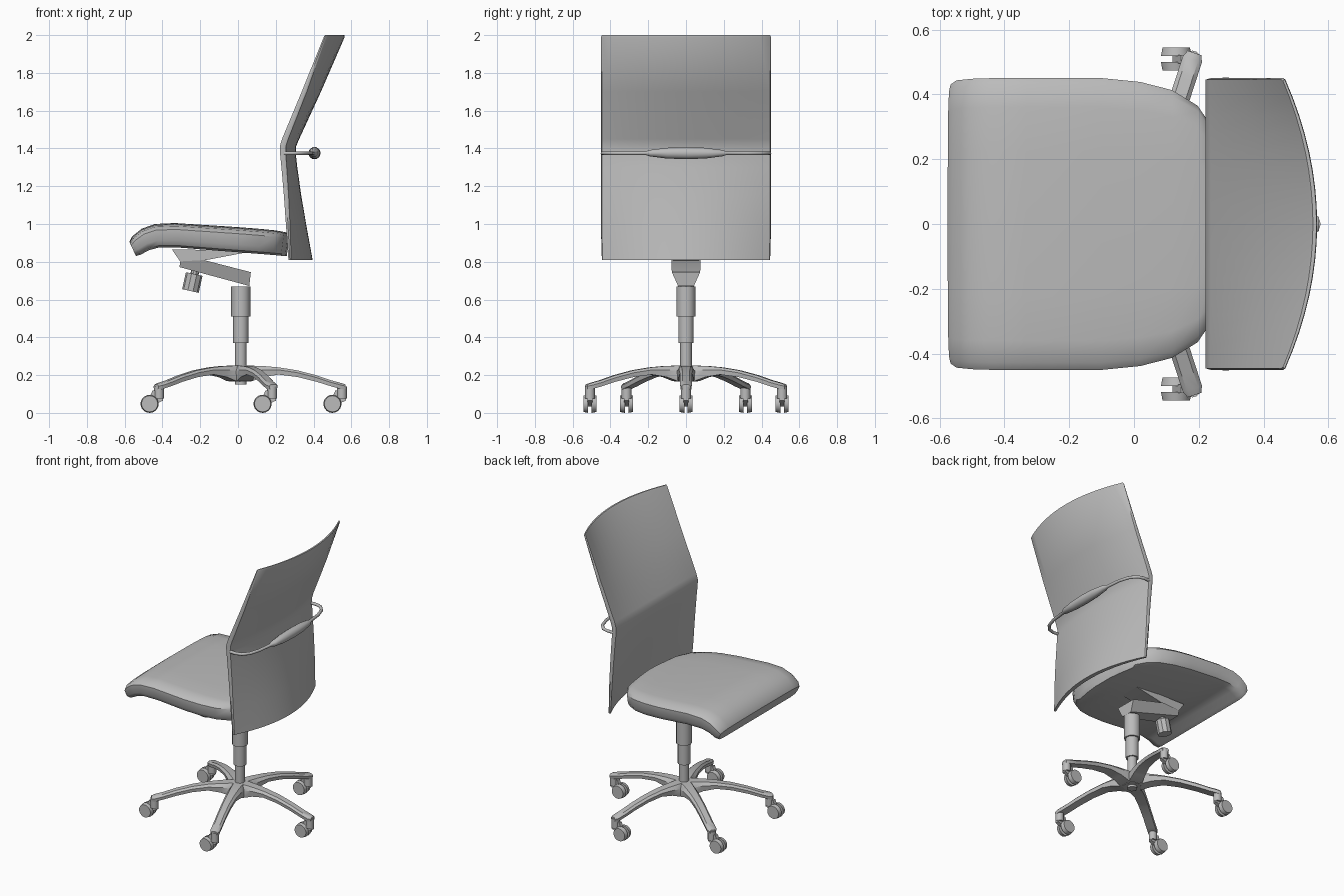
import bpy, bmesh, math
from mathutils import Vector, Matrix

cube = bpy.data.objects.get("Cube")
if cube:
    bpy.data.objects.remove(cube, do_unlink=True)

GREY = (0.5, 0.5, 0.5, 1.0)
mat = bpy.data.materials.new("plain_grey")
mat.use_nodes = True
mat.diffuse_color = GREY
mat.node_tree.nodes["Principled BSDF"].inputs["Base Color"].default_value = GREY


def finish(name, bm, angle=35):
    bmesh.ops.recalc_face_normals(bm, faces=bm.faces)
    me = bpy.data.meshes.new(name)
    bm.to_mesh(me)
    bm.free()
    ob = bpy.data.objects.new(name, me)
    bpy.context.collection.objects.link(ob)
    me.materials.append(mat)
    bpy.ops.object.select_all(action='DESELECT')
    ob.select_set(True)
    bpy.context.view_layer.objects.active = ob
    bpy.ops.object.shade_smooth_by_angle(angle=math.radians(angle))
    return ob


def loft(name, rings, angle=35):
    """Skin closed rings of equal length and cap both ends."""
    bm = bmesh.new()
    vs = [[bm.verts.new(p) for p in r] for r in rings]
    n = len(vs[0])
    for a, b in zip(vs, vs[1:]):
        for i in range(n):
            j = (i + 1) % n
            bm.faces.new((a[i], a[j], b[j], b[i]))
    bm.faces.new(vs[0])
    bm.faces.new(vs[-1])
    return finish(name, bm, angle)


def rod(name, p0, p1, radius, sides=12, radius2=None):
    """Cylinder or cone between two points."""
    p0, p1 = Vector(p0), Vector(p1)
    d = p1 - p0
    m = Matrix.Translation((p0 + p1) / 2) @ d.to_track_quat('Z', 'Y').to_matrix().to_4x4()
    bm = bmesh.new()
    bmesh.ops.create_cone(bm, cap_ends=True, segments=sides, radius1=radius,
                          radius2=radius if radius2 is None else radius2,
                          depth=d.length, matrix=m)
    return finish(name, bm, 35)


def extrude_side(name, profile):
    """Extrude an (x, z, half width) outline across y."""
    return loft(name, [[(x, s * w, z) for x, z, w in profile] for s in (-1, 1)], 20)


# Seat: stations of top x, top z, bottom x, bottom z, half width
seat_stations = [
    (-.575, .905, -.540, .830, .430), (-.560, .935, -.515, .838, .443),
    (-.510, .975, -.470, .862, .448), (-.440, 1.00, -.420, .875, .450),
    (-.335, 1.005, -.310, .875, .450), (-.10, .990, -.10, .858, .450),
    (.02, .982, .02, .849, .438), (.12, .974, .11, .842, .413),
    (.20, .966, .185, .836, .365), (.245, .958, .228, .832, .300),
    (.266, .952, .250, .830, .170), (.274, .948, .258, .830, .080)]
section = [(0, 1), (.5, .985), (.8, .95), (.95, .88), (1, .74), (.995, .3), (.95, .08), (.85, 0), (0, 0)]
rings = []
for tx, tz, bx, bz, w in seat_stations:
    half = [(bx + (tx - bx) * t, w * u, bz + (tz - bz) * t) for u, t in section]
    rings.append(half + [(x, -y, z) for x, y, z in half[-2:0:-1]])
loft("seat", rings, 40)

# Backrest: rows of z, front edge x, front depth, back edge x, back depth
rows = [(.81, .267, .100, .282, .113), (.98, .255, .065, .276, .088),
        (1.15, .243, .032, .268, .067), (1.30, .230, .008, .258, .056),
        (1.37, .223, .001, .253, .053), (1.41, .221, 0, .253, .054),
        (1.45, .233, .004, .266, .058), (1.70, .337, .048, .364, .075),
        (1.99, .454, .090, .467, .098), (2.00, .460, .092, .467, .096)]
ys = [-.45 + .9 * i / 16 for i in range(17)]
rings = []
for z, fx, fd, bx, bd in rows:
    def bow(y):
        return 1 - (y / .45) ** 2
    inset = .99 if z in (.81, 2.0) else 1
    front = [(fx + fd * bow(y), y * inset * .99, z) for y in ys]
    back = [(bx + bd * bow(y), y * inset * .99, z) for y in reversed(ys)]
    mid = (fx + bx) / 2
    rings.append(front + [(mid, .45 * inset, z)] + back + [(mid, -.45 * inset, z)])
loft("backrest", rings, 40)

# Grab rail behind the backrest, swelling into a centre grip
half = [(.245, .440, .010, .010), (.290, .442, .010, .010), (.330, .430, .010, .010),
        (.365, .390, .010, .010), (.387, .320, .010, .010), (.398, .215, .011, .010),
        (.402, .190, .022, .018), (.404, .100, .030, .030), (.405, 0, .033, .033)]
path = half + [(x, -y, a, b) for x, y, a, b in half[-2::-1]]
rings = []
for i, (x, y, rx, rz) in enumerate(path):
    a, b = path[max(i - 1, 0)], path[min(i + 1, len(path) - 1)]
    t = Vector((b[0] - a[0], b[1] - a[1], 0)).normalized()
    side = Vector((t.y, -t.x, 0))
    rings.append([Vector((x, y, 1.375)) + side * rx * math.cos(k * math.tau / 10)
                  + Vector((0, 0, rz * math.sin(k * math.tau / 10))) for k in range(10)])
loft("grab_rail", rings, 40)

# Tilt mechanism under the seat
extrude_side("seat_bracket", [(-.35, .865, .07), (-.305, .80, .07), (-.18, .807, .07),
                              (.02, .845, .07), (.12, .86, .07)])
extrude_side("tilt_arm", [(-.305, .802, .075), (-.31, .772, .06), (.06, .672, .042),
                          (.068, .745, .075), (-.18, .809, .078)])
rod("knob_stem", (-.215, 0, .79), (-.235, 0, .72), .022, 10)
rod("tension_knob", (-.232, 0, .735), (-.252, 0, .645), .045, 10)

# Gas lift column
HX = .015
for name, z0, z1, r in (("column_outer", .51, .67, .051), ("column_middle", .37, .51, .041),
                        ("column_inner", .15, .37, .031)):
    rod(name, (HX, 0, z0), (HX, 0, z1), r, 12)
rod("base_hub", (HX, 0, .165), (HX, 0, .245), .055, 20, .06)

# Five legs: radius, top z, bottom z, half width
leg = [(0, .249, .165, .050), (.06, .250, .168, .048), (.12, .248, .190, .043),
       (.20, .241, .203, .037), (.30, .225, .190, .033), (.40, .199, .165, .031),
       (.48, .172, .140, .031), (.535, .157, .125, .031), (.555, .150, .127, .022)]
for k in range(5):
    ang = k * math.tau / 5
    spin = Matrix.Translation((HX, 0, 0)) @ Matrix.Rotation(ang, 4, 'Z')
    rings = []
    for r, top, bot, w in leg:
        m = top - (top - bot) * .35
        pts = [(-.6 * w, top), (.6 * w, top), (w, m), (.9 * w, bot), (-.9 * w, bot), (-w, m)]
        rings.append([spin @ Vector((r, y, z)) for y, z in pts])
    loft(f"base_leg_{k + 1}", rings, 40)

    # Caster: pivot, hood and twin wheels trailing towards -x
    p = spin @ Vector((.535, 0, 0))
    px, py, wx = p.x, p.y, p.x - .05
    rod(f"caster_pivot_{k + 1}", (px, py, .075), (px, py, .14), .026, 12)
    hood = [(px + .022, .118), (px + .022, .065), (wx, .035), (wx - .012, .055), (px - .035, .118)]
    loft(f"caster_hood_{k + 1}", [[(x, py + s * .013, z) for x, z in hood] for s in (-1, 1)], 30)
    for s, side in ((-1, "right"), (1, "left")):
        rod(f"caster_wheel_{side}_{k + 1}", (wx, py + s * .009, .048),
            (wx, py + s * .035, .048), .048, 18, .043)
